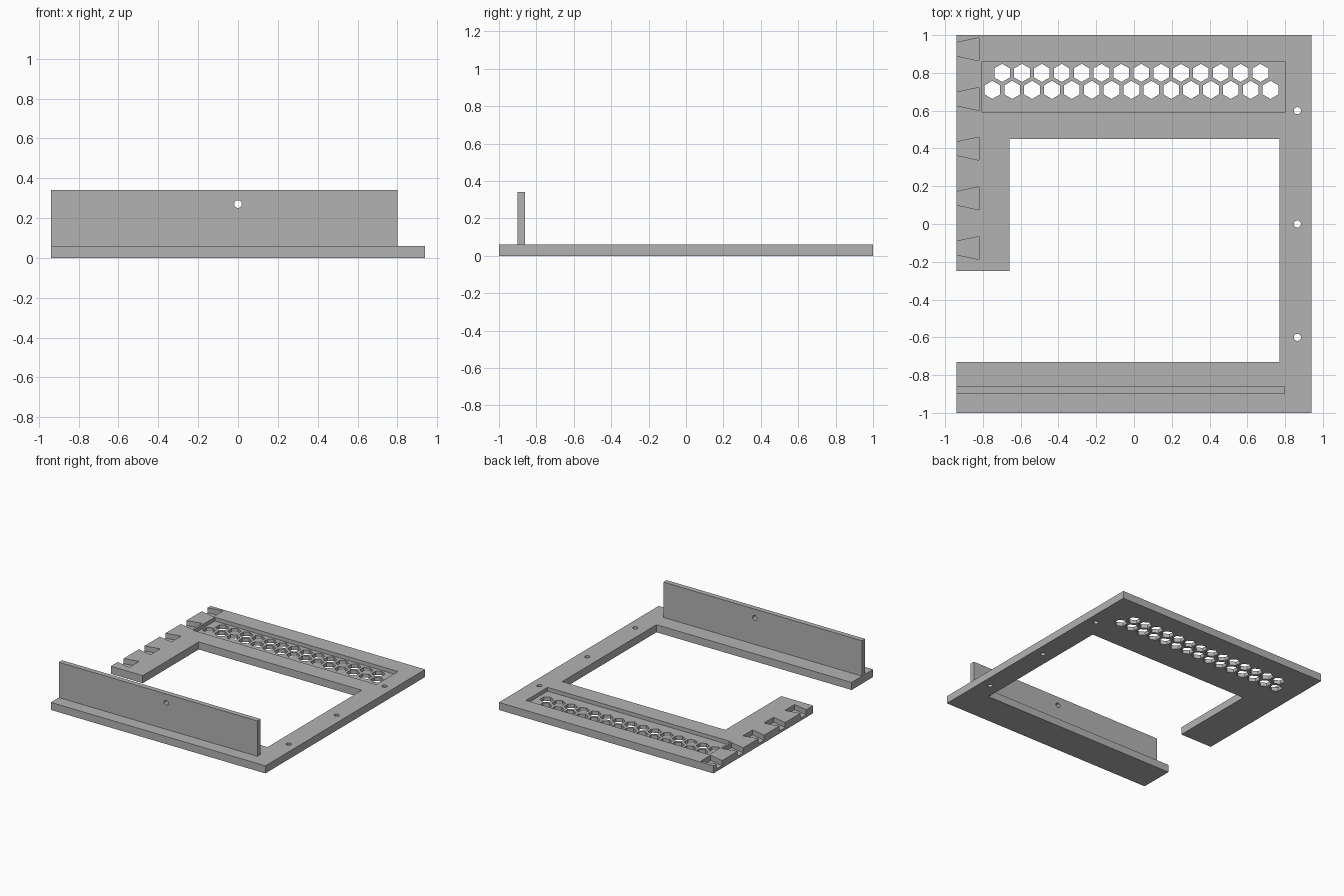
import bpy, bmesh, math

cube = bpy.data.objects.get("Cube")
if cube:
    bpy.data.objects.remove(cube, do_unlink=True)

grey = bpy.data.materials.new("plain grey")
grey.use_nodes = True
grey.diffuse_color = (0.45, 0.45, 0.45, 1)
grey.node_tree.nodes["Principled BSDF"].inputs["Base Color"].default_value = (0.45, 0.45, 0.45, 1)

THICK, POCKET_Z, SLOT_Z = 0.06, 0.03, 0.02


def rect(x0, x1, y0, y1):
    return [(x0, y0), (x1, y0), (x1, y1), (x0, y1)]


def ring(x, y, r, n, turn=0.0):
    return [(x + r * math.cos(turn + i * math.tau / n),
             y + r * math.sin(turn + i * math.tau / n)) for i in range(n)]


def extrude(name, outlines, z0, z1):
    """Upright prisms from a list of plan outlines."""
    bm = bmesh.new()
    for pts in outlines:
        face = bm.faces.new([bm.verts.new((x, y, z0)) for x, y in pts])
        top = bmesh.ops.extrude_face_region(bm, geom=[face])["geom"]
        bmesh.ops.translate(bm, vec=(0, 0, z1 - z0),
                            verts=[g for g in top if isinstance(g, bmesh.types.BMVert)])
    bmesh.ops.recalc_face_normals(bm, faces=bm.faces)
    mesh = bpy.data.meshes.new(name)
    bm.to_mesh(mesh)
    bm.free()
    mesh.materials.append(grey)
    obj = bpy.data.objects.new(name, mesh)
    bpy.context.collection.objects.link(obj)
    return obj


def cut(target, cutter):
    cutter.hide_render = True
    cutter.hide_set(True)
    cutter.display_type = 'WIRE'
    mod = target.modifiers.new(cutter.name, 'BOOLEAN')
    mod.operation, mod.solver, mod.object = 'DIFFERENCE', 'EXACT', cutter
    bpy.context.view_layer.objects.active = target
    bpy.ops.object.modifier_apply(modifier=mod.name)
    bpy.data.objects.remove(cutter, do_unlink=True)


# Open frame plate
plate = extrude("frame_plate", [[
    (-0.94, -1), (0.94, -1), (0.94, 1), (-0.94, 1), (-0.94, -0.25), (-0.66, -0.25),
    (-0.66, 0.45), (0.77, 0.45), (0.77, -0.73), (-0.94, -0.73)]], 0, THICK)

# Shallow vent pocket
cut(plate, extrude("vent_pocket", [rect(-0.805, 0.8, 0.59, 0.86)], POCKET_Z, 0.1))

# Two staggered rows of hexagonal vents
vents = [ring(start + i * 0.1052, y, 0.048, 6, math.pi / 6)
         for start, y, count in ((-0.698, 0.8, 14), (-0.75, 0.71, 15))
         for i in range(count)]
cut(plate, extrude("vent_holes", vents, -0.05, 0.1))

# Dovetail slots along the side arm
slots = []
for i in range(5):
    y = 0.925 - i * 0.263
    slots.append([(-0.95, y - 0.033), (-0.82, y - 0.061),
                  (-0.82, y + 0.061), (-0.95, y + 0.033)])
cut(plate, extrude("dovetail_slots", slots, SLOT_Z, 0.1))

# Screw holes in the side bar
cut(plate, extrude("screw_holes", [ring(0.865, y, 0.019, 24) for y in (-0.6, 0, 0.6)], -0.05, 0.1))

# Upright wall with one cable hole
wall = extrude("upright_wall", [rect(-0.94, 0.8, -0.9, -0.86)], THICK, 0.34)
drill = extrude("wall_hole", [ring(0, 0.27, 0.019, 24)], 0.8, 1.0)
drill.rotation_euler.x = math.pi / 2
bpy.context.view_layer.update()
cut(wall, drill)
